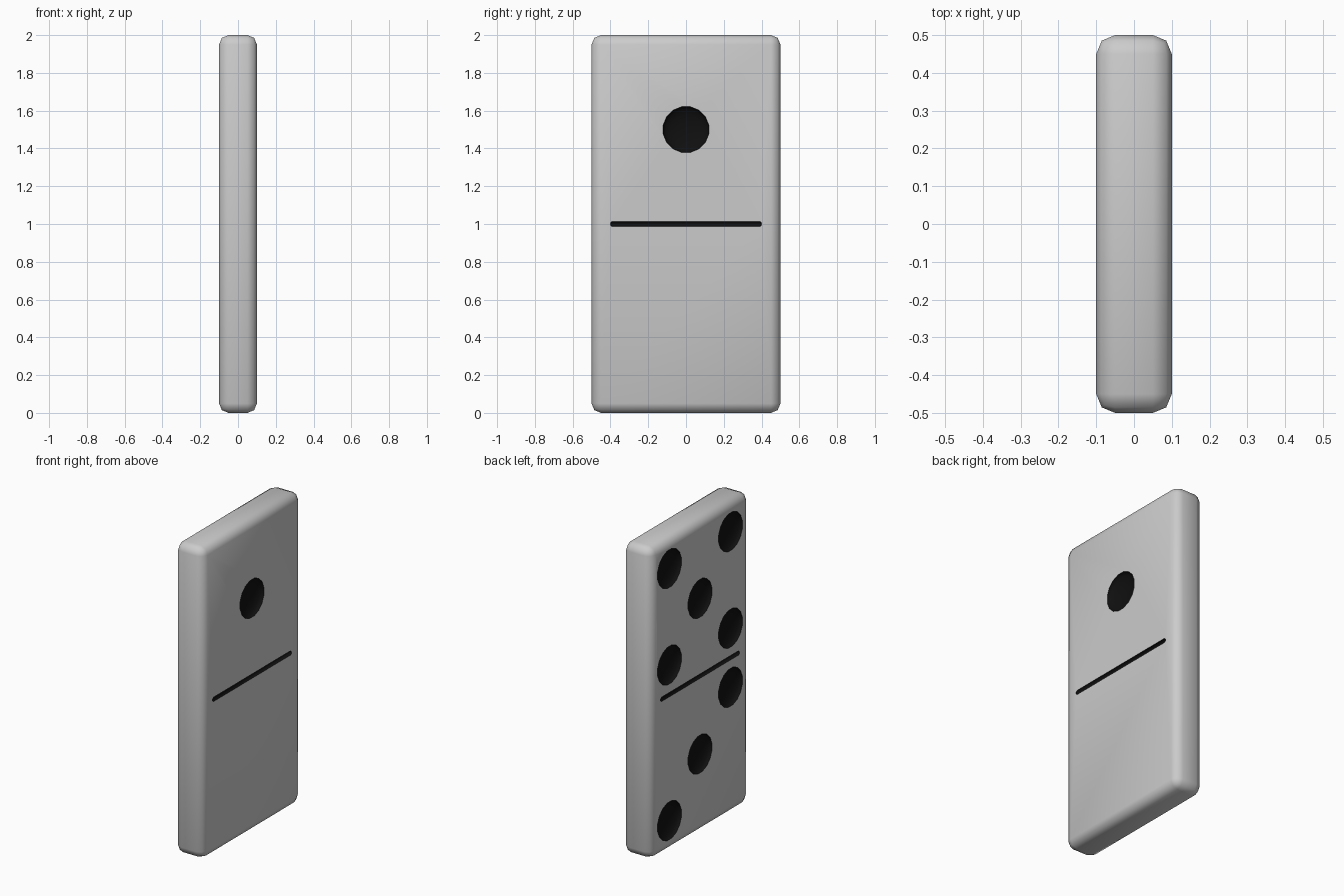
import bpy, bmesh, math
from mathutils import Matrix

if "Cube" in bpy.data.objects:
    bpy.data.objects.remove(bpy.data.objects["Cube"])

HX, PIP_R, PIP_DEPTH, OFF = 0.1, 0.125, 0.04, 0.31

black = bpy.data.materials.new("black_paint")
black.diffuse_color = (0.005, 0.005, 0.005, 1)
black.use_nodes = True
black.node_tree.nodes["Principled BSDF"].inputs["Base Color"].default_value = black.diffuse_color


def make_object(name, bm):
    mesh = bpy.data.meshes.new(name)
    bm.to_mesh(mesh)
    bm.free()
    obj = bpy.data.objects.new(name, mesh)
    bpy.context.collection.objects.link(obj)
    return obj


# rounded tile body
bm = bmesh.new()
bmesh.ops.create_cube(bm, size=1, matrix=Matrix.Translation((0, 0, 1)) @ Matrix.Diagonal((2 * HX, 1, 2, 1)))
bmesh.ops.bevel(bm, geom=bm.edges[:], offset=0.05, segments=2, profile=0.5, affect='EDGES')
tile = make_object("domino_tile", bm)
tile.data.materials.append(None)
tile.data.materials.append(black)

# pip dents: flattened spheres, poles facing out
cut = bmesh.new()


def pip(side, y, z):
    m = (Matrix.Translation((side * HX, y, z)) @ Matrix.Diagonal((PIP_DEPTH, PIP_R, PIP_R, 1))
         @ Matrix.Rotation(math.pi / 2, 4, 'Y') @ Matrix.Rotation(math.pi / 16, 4, 'Z'))
    # odd ring count keeps ring edges off the tile face
    bmesh.ops.create_uvsphere(cut, u_segments=16, v_segments=9, radius=1, matrix=m)


pip(1, 0, 1.5)
for y, z in [(0, 0), (OFF, OFF), (-OFF, OFF), (OFF, -OFF), (-OFF, -OFF)]:
    pip(-1, y, 1.5 + z)
for d in (-OFF, 0, OFF):
    pip(-1, -d, 0.5 + d)

# dividing grooves on both faces: thin rods with tapered ends
for side in (1, -1):
    at = Matrix.Translation((side * HX, 0, 1)) @ Matrix.Rotation(math.pi / 2, 4, 'X') @ Matrix.Rotation(math.pi / 8, 4, 'Z')
    rod = bmesh.ops.create_cone(cut, cap_ends=True, segments=8, radius1=0.015, radius2=0.015, depth=0.8, matrix=at)
    ends = {e for v in rod["verts"] for e in v.link_edges if abs(e.verts[0].co.y - e.verts[1].co.y) < 0.01}
    bmesh.ops.bevel(cut, geom=list(ends), offset=0.008, segments=1, affect='EDGES')

cutter = make_object("dent_cutter", cut)
cutter.data.materials.append(black)
cutter.hide_render = True

# carve the dents, carrying the black paint into them
mod = tile.modifiers.new("dents", 'BOOLEAN')
mod.operation = 'DIFFERENCE'
mod.solver = 'EXACT'
mod.material_mode = 'TRANSFER'
mod.object = cutter
bpy.context.view_layer.objects.active = tile
tile.select_set(True)
bpy.ops.object.modifier_apply(modifier=mod.name)
bpy.data.objects.remove(cutter)
bpy.ops.object.shade_smooth_by_angle(angle=math.radians(50))
